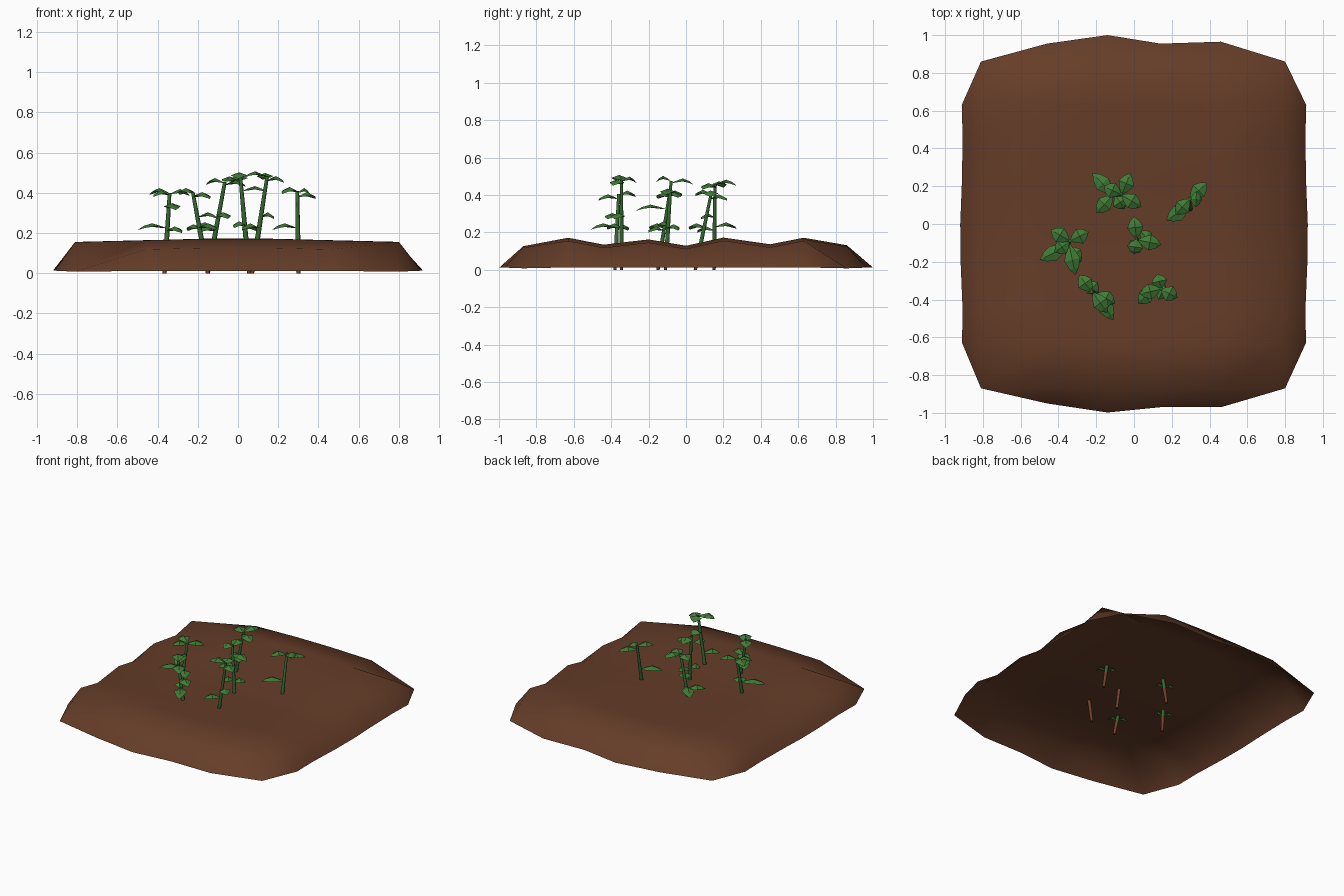
import bpy, bmesh, math
from mathutils import Vector

if "Cube" in bpy.data.objects:
    bpy.data.objects.remove(bpy.data.objects["Cube"])


def material(name, rgb):
    m = bpy.data.materials.new(name)
    m.diffuse_color = (*rgb, 1)
    m.use_nodes = True
    m.node_tree.nodes["Principled BSDF"].inputs["Base Color"].default_value = m.diffuse_color
    return m


SOIL = material("soil brown", (0.13, 0.046, 0.021))
LEAF = material("leaf green", (0.052, 0.20, 0.037))
STEM = material("stem green", (0.035, 0.14, 0.03))
ROOT = material("root brown", (0.16, 0.05, 0.025))


def finish(bm, name, mats, angle=None):
    me = bpy.data.meshes.new(name)
    bm.to_mesh(me)
    bm.free()
    for m in mats:
        me.materials.append(m)
    ob = bpy.data.objects.new(name, me)
    bpy.context.collection.objects.link(ob)
    if angle:
        bpy.context.view_layer.objects.active = ob
        ob.select_set(True)
        bpy.ops.object.shade_smooth_by_angle(angle=math.radians(angle))
        ob.select_set(False)
    return ob


# Soil bed: open furrowed sheet whose rim slopes down to the ground
COLS = [-0.92, -0.81, -0.46, -0.14, 0.14, 0.46, 0.80, 0.92]
# rows: y, ridge height, half width at the rim
ROWS = [(-0.98, 0.01, 0.9), (-0.87, 0.13, 0.9), (-0.63, 0.175, 0.91),
        (-0.44, 0.138, 0.908), (-0.2, 0.166, 0.918), (0, 0.132, 0.92),
        (0.2, 0.176, 0.912), (0.45, 0.14, 0.907), (0.63, 0.175, 0.912),
        (0.86, 0.135, 0.9), (0.98, 0.01, 0.9)]
FRONT = [0, 0, -0.95, -0.998, -0.97, -0.97]
BACK = [0, 0, 0.955, 1.0, 0.955, 0.965]


def soil_bed():
    bm = bmesh.new()
    grid = {}
    nr, nc = len(ROWS), len(COLS)
    for j, (y, z, half) in enumerate(ROWS):
        for i, x in enumerate(COLS):
            rim_x, rim_y = i in (0, nc - 1), j in (0, nr - 1)
            near_x, near_y = i in (1, nc - 2), j in (1, nr - 2)
            if (rim_x or rim_y) and (rim_x or near_x) and (rim_y or near_y):
                continue                      # the corners are cut off
            p = Vector((x, y, z - 0.025 * abs(x)))
            if rim_x:
                p.x, p.z = math.copysign(half, x), 0.013
            elif rim_y:
                p.y, p.z = (FRONT if j == 0 else BACK)[i], 0.012
            elif near_x and near_y:
                p.z = 0.008
            grid[i, j] = bm.verts.new(p)
    for j in range(nr - 1):
        for i in range(nc - 1):
            vs = [grid.get(k) for k in ((i, j), (i + 1, j), (i + 1, j + 1), (i, j + 1))]
            vs = [v for v in vs if v]
            if len(vs) > 2:
                bm.faces.new(vs)
    finish(bm, "soil_bed", [SOIL], 60)


def add_leaf(bm, start, tip, width):
    """Pointed, arched leaf with a folded midrib."""
    d = tip - start
    side = Vector((-d.y, d.x, 0)).normalized()
    rows = []
    for t, w, lift in ((0.22, 0.55, 0.010), (0.52, 1.0, 0.022), (0.8, 0.6, 0.014)):
        mid = start + d * t + Vector((0, 0, lift))
        e = Vector((0, 0, 0.18 * w * width))
        rows.append([bm.verts.new(mid - side * w * width / 2 - e * 0.5),
                     bm.verts.new(mid + e * 0.5),
                     bm.verts.new(mid + side * w * width / 2 - e * 0.5)])
    a, b = bm.verts.new(start), bm.verts.new(tip)
    for k in range(2):
        bm.faces.new((a, rows[0][k], rows[0][k + 1]))
        for r, s in zip(rows, rows[1:]):
            bm.faces.new((r[k], s[k], s[k + 1], r[k + 1]))
        bm.faces.new((rows[2][k], b, rows[2][k + 1]))


def plant(n, base, top, tips, buried):
    base, top = Vector(base), Vector(top)
    on_stem = lambda z: base + (top - base) * (z / top.z)
    # Stem with a brown root below the soil
    bm = bmesh.new()
    rings = []
    for z, r in ((0, 0.010), (0.1 if buried else 0.15, 0.013), (top.z, 0.009)):
        c = on_stem(z)
        rings.append([bm.verts.new(c + Vector((r * math.cos(a), r * math.sin(a), 0)))
                      for a in (k * math.tau / 6 for k in range(6))])
    for m, (lo, hi) in enumerate(zip(rings, rings[1:])):
        for k in range(6):
            f = bm.faces.new((lo[k], lo[k - 5], hi[k - 5], hi[k]))
            f.material_index = m
    bm.faces.new(rings[0][::-1])
    bm.faces.new(rings[2]).material_index = 1
    finish(bm, f"stem_{n}", [ROOT, STEM], 70)
    # Leaves
    bm = bmesh.new()
    for tip in tips:
        tip = Vector(tip)
        add_leaf(bm, on_stem(min(top.z, tip.z + 0.008)), tip, 0.085)
    if buried:
        for s in (-1, 1):
            add_leaf(bm, on_stem(0.11), on_stem(0.11) + Vector((0.06 * s, -0.03 * s, -0.005)), 0.035)
    finish(bm, f"leaves_{n}", [LEAF])


soil_bed()
# base at z=0, stem top, leaf tips, seed leaves under the soil
PLANTS = [
    ((-0.15, 0.15, 0), (-0.065, 0.155, 0.455),
     [(-0.16, 0.20, 0.44), (-0.02, 0.27, 0.45), (0.04, 0.09, 0.43),
      (-0.22, 0.27, 0.22), (-0.20, 0.06, 0.20), (-0.05, 0.08, 0.27)], True),
    ((0.30, 0.05, 0), (0.295, 0.135, 0.41),
     [(0.385, 0.22, 0.37), (0.22, 0.05, 0.395), (0.36, 0.13, 0.39),
      (0.17, 0.02, 0.215)], True),
    ((-0.365, -0.15, 0), (-0.34, -0.09, 0.40),
     [(-0.44, -0.03, 0.39), (-0.24, -0.04, 0.385), (-0.42, -0.15, 0.38),
      (-0.31, -0.27, 0.315), (-0.50, -0.19, 0.215), (-0.28, -0.20, 0.20)], True),
    ((0.055, -0.11, 0), (0.012, -0.08, 0.475),
     [(0.00, 0.04, 0.455), (0.0, -0.16, 0.47), (0.145, -0.11, 0.40),
      (-0.02, -0.14, 0.225), (0.09, -0.04, 0.21)], False),
    ((-0.15, -0.38, 0), (-0.225, -0.36, 0.405),
     [(-0.29, -0.27, 0.39), (-0.14, -0.47, 0.37), (-0.11, -0.51, 0.215),
      (-0.10, -0.42, 0.27), (-0.25, -0.31, 0.21)], True),
    ((0.07, -0.345, 0), (0.145, -0.345, 0.48),
     [(0.23, -0.39, 0.45), (0.03, -0.37, 0.475), (0.125, -0.265, 0.465),
      (0.02, -0.42, 0.215), (0.18, -0.38, 0.27)], False),
]
for n, p in enumerate(PLANTS, 1):
    plant(n, *p)
